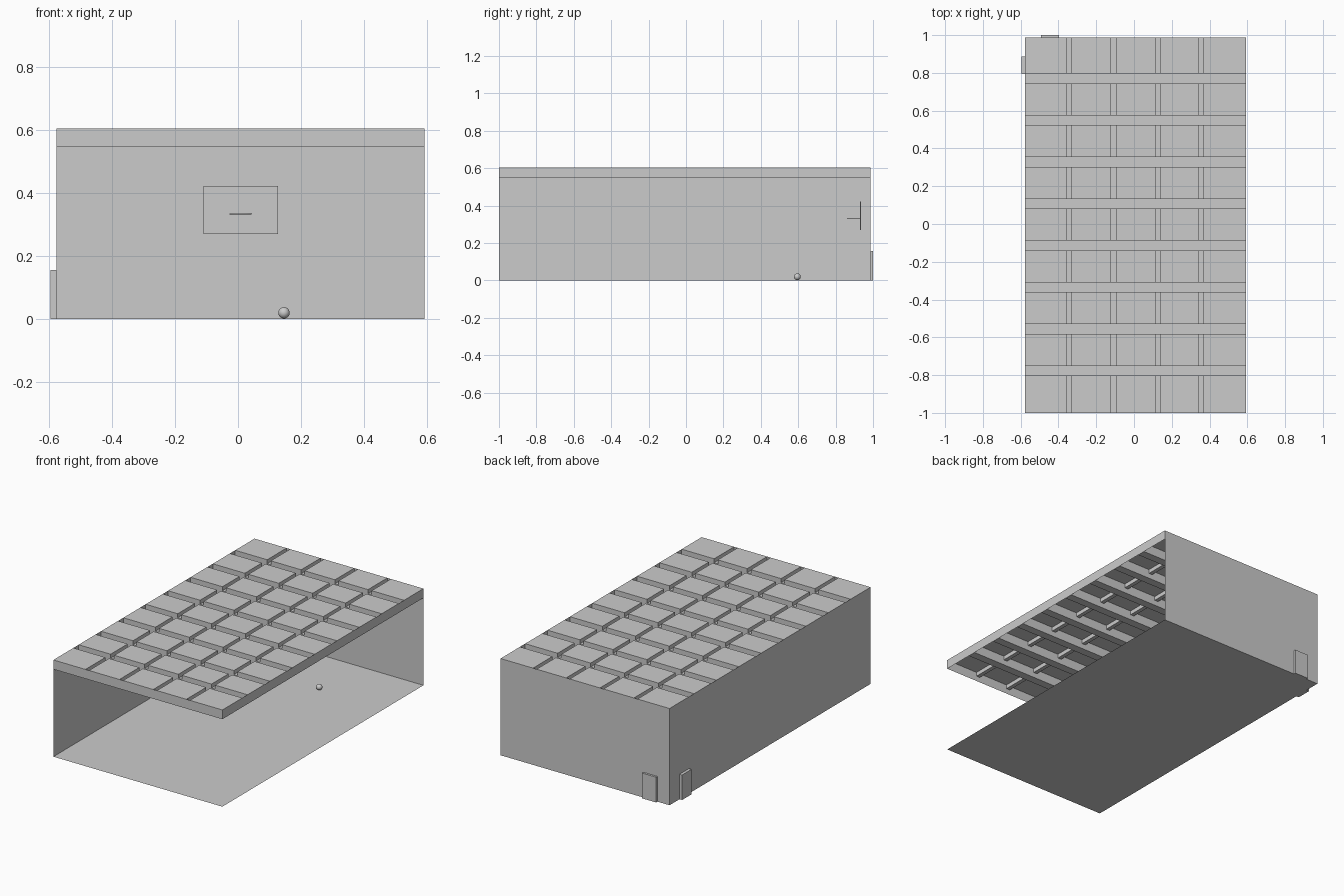
import bpy, bmesh
from math import radians

if "Cube" in bpy.data.objects:
    bpy.data.objects.remove(bpy.data.objects["Cube"])

X0, X1, Y0, Y1 = -0.577, 0.592, -1.0, 0.987
TOP, LOW, MID = 0.605, 0.547, 0.58


def mesh_object(name, verts, faces):
    me = bpy.data.meshes.new(name)
    me.from_pydata(verts, [], faces)
    ob = bpy.data.objects.new(name, me)
    bpy.context.collection.objects.link(ob)
    return ob


def wall(name, a, b, z0, z1):
    """Upright sheet between two plan points."""
    return mesh_object(name, [(*a, z0), (*b, z0), (*b, z1), (*a, z1)], [(0, 1, 2, 3)])


def box(name, lo, hi):
    bpy.ops.mesh.primitive_cube_add(size=1, location=[(a + b) / 2 for a, b in zip(lo, hi)])
    ob = bpy.context.object
    ob.name = name
    ob.scale = [b - a for a, b in zip(lo, hi)]
    return ob


# Floor, two full walls, and the roof edge bands on the open sides
mesh_object("floor", [(X0, Y0, 0), (X1, Y0, 0), (X1, Y1, 0), (X0, Y1, 0)], [(0, 1, 2, 3)])
wall("left_wall", (X0, Y1), (X0, Y0), 0, TOP)
wall("back_wall", (X1, Y1), (X0, Y1), 0, TOP)
wall("front_roof_band", (X0, Y0), (X1, Y0), LOW, TOP)
wall("right_roof_band", (X1, Y0), (X1, Y1), LOW, TOP)

# Ceiling: one folded sheet, with hollow beams pressed down between the panels
xs, ys = [X0], [Y0]
for c in (-0.343, -0.108, 0.126, 0.355):
    xs += [c - 0.0125, c + 0.0125]
for i in range(8):
    c = -0.777 + i * 0.221
    ys += [c - 0.026, c + 0.026]
xs.append(X1)
ys.append(Y1)


def level(i, j):
    return LOW if j % 2 else (MID if i % 2 else TOP)


bm = bmesh.new()


def quad(*pts):
    bm.faces.new([bm.verts.new(p) for p in pts])


nx, ny = len(xs) - 1, len(ys) - 1
for i in range(nx):
    for j in range(ny):
        a, b, c, d, z = xs[i], xs[i + 1], ys[j], ys[j + 1], level(i, j)
        quad((a, c, z), (b, c, z), (b, d, z), (a, d, z))
        if i + 1 < nx and level(i + 1, j) != z:
            w = level(i + 1, j)
            quad((b, c, z), (b, c, w), (b, d, w), (b, d, z))
        if j + 1 < ny and level(i, j + 1) != z:
            w = level(i, j + 1)
            quad((a, d, z), (b, d, z), (b, d, w), (a, d, w))
bmesh.ops.remove_doubles(bm, verts=bm.verts, dist=1e-5)
bmesh.ops.recalc_face_normals(bm, faces=bm.faces)
if sum(f.normal.z for f in bm.faces) < 0:
    bmesh.ops.reverse_faces(bm, faces=bm.faces)
ceiling = mesh_object("beamed_ceiling", [], [])
bm.to_mesh(ceiling.data)
bm.free()

# Doors standing proud of the walls
box("back_door", (-0.493, Y1, 0), (-0.397, 1.0, 0.158))
box("left_door", (-0.595, 0.795, 0), (X0, 0.888, 0.156))

# Hoop
box("backboard", (-0.109, 0.930, 0.270), (0.127, 0.936, 0.423))
bpy.ops.mesh.primitive_torus_add(location=(0.008, 0.895, 0.334), major_radius=0.0345,
                                 minor_radius=0.0015, major_segments=32, minor_segments=6)
bpy.context.object.name = "hoop_rim"
bpy.ops.object.shade_smooth_by_angle(angle=radians(70))

# Ball
bpy.ops.mesh.primitive_uv_sphere_add(segments=32, ring_count=16, radius=0.018,
                                     location=(0.146, 0.595, 0.02))
bpy.context.object.name = "ball"
bpy.ops.object.shade_smooth_by_angle()
